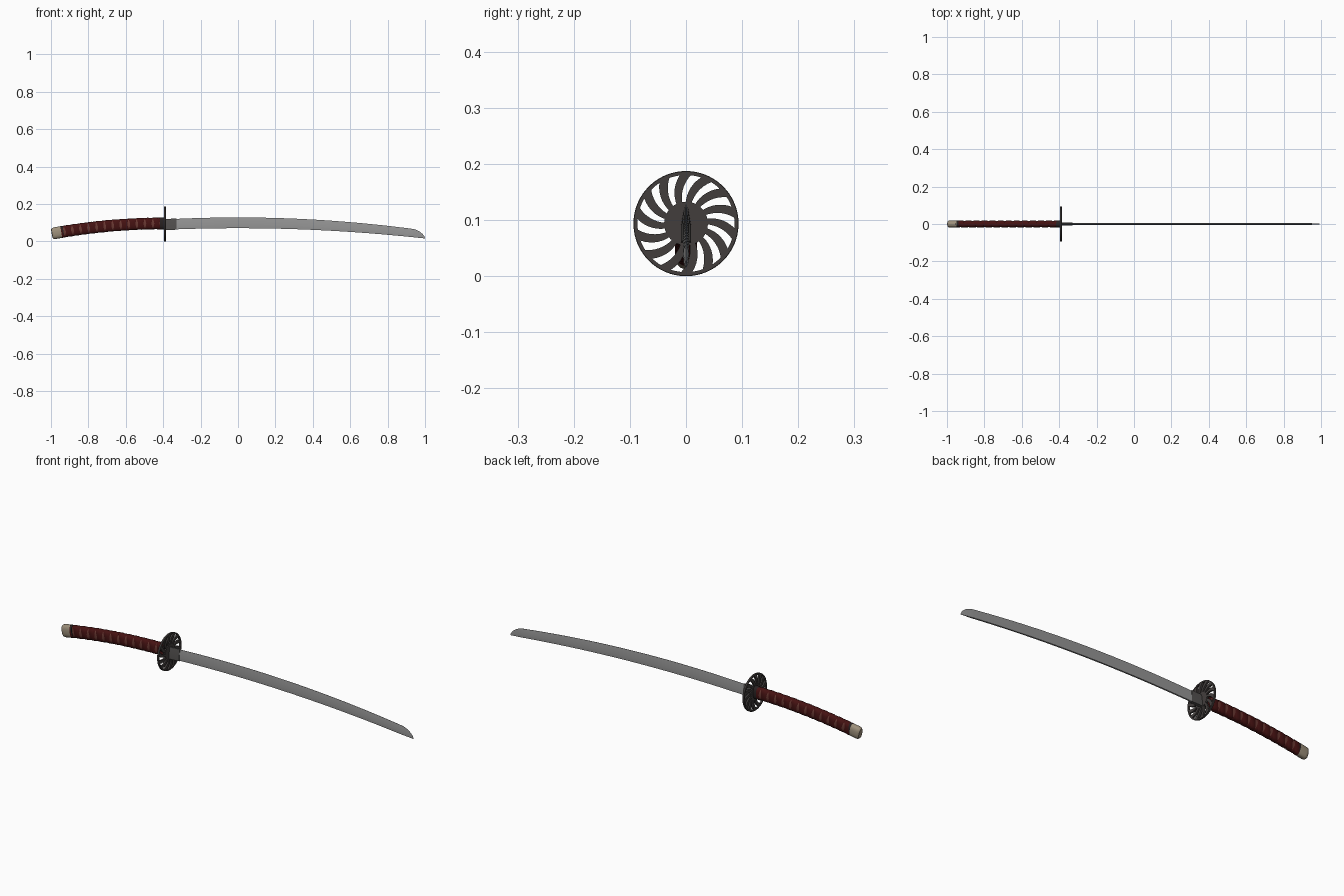
import bpy, bmesh, math

if "Cube" in bpy.data.objects:
    bpy.data.objects.remove(bpy.data.objects["Cube"])

def mat(name, c):
    m = bpy.data.materials.new(name)
    m.diffuse_color = (*c, 1)
    m.use_nodes = True
    m.node_tree.nodes["Principled BSDF"].inputs["Base Color"].default_value = m.diffuse_color
    return m

STEEL = mat("blade steel", (0.30, 0.30, 0.30))
IRON = mat("dark iron", (0.055, 0.048, 0.046))
COLLAR = mat("collar grey", (0.085, 0.08, 0.078))
WRAP = mat("dark red wrap", (0.06, 0.006, 0.006))
CORE = mat("red brown core", (0.14, 0.04, 0.032))
BLACK = mat("black fitting", (0.02, 0.015, 0.015))
BONE = mat("bone cap", (0.34, 0.28, 0.20))

def finish(name, bm, m, smooth=True):
    bmesh.ops.recalc_face_normals(bm, faces=bm.faces)
    me = bpy.data.meshes.new(name)
    bm.to_mesh(me)
    bm.free()
    me.materials.append(m)
    ob = bpy.data.objects.new(name, me)
    bpy.context.collection.objects.link(ob)
    bpy.ops.object.select_all(action='DESELECT')
    ob.select_set(True)
    bpy.context.view_layer.objects.active = ob
    if smooth:
        bpy.ops.object.shade_smooth_by_angle(angle=math.radians(30))
    return ob

def loft(bm, rings, closed=True):
    # skin a list of rings; closed rings get end caps
    vs = [[bm.verts.new(p) for p in r] for r in rings]
    n = len(vs[0])
    for a, b in zip(vs, vs[1:]):
        for i in range(n if closed else n - 1):
            j = (i + 1) % n
            bm.faces.new((a[i], a[j], b[j], b[i]))
    if closed:
        bm.faces.new(vs[0])
        bm.faces.new(vs[-1])

# --- blade: convex top is the cutting edge, flat spine below
def bottom(x):
    return 0.0705 - 0.055 * x * x

def top(x):
    z = 0.128 - 0.07 * x * x
    if x > 0.93:
        k = max(0.0, 1 - ((x - 0.93) / 0.07) ** 2) ** 0.6
        z = bottom(x) + (z - bottom(x)) * k
    return z

def blade_ring(x):
    b, t = bottom(x), top(x)
    w = 1 if x < 0.93 else max(0.1, 1 - (x - 0.93) / 0.08)
    m = b + (t - b) * 0.35
    return [(x, -0.004 * w, b), (x, 0.004 * w, b), (x, 0.0055 * w, m),
            (x, 0.0006 * w, t), (x, -0.0006 * w, t), (x, -0.0055 * w, m)]

xs = [-0.39 + 1.32 * i / 28 for i in range(29)] + [0.93 + 0.0699 * math.sin(i * math.pi / 20) for i in range(1, 11)]
bm = bmesh.new()
loft(bm, [blade_ring(x) for x in xs])
finish("blade", bm, STEEL)

# --- blade collar
bm = bmesh.new()
rings = []
for x, w in ((-0.392, 0.009), (-0.36, 0.008), (-0.33, 0.0068)):
    b, t = bottom(x) - 0.002, top(x) + 0.002
    rings.append([(x, -w, b), (x, w, b), (x, w, b + 0.03), (x, w * 0.45, t),
                  (x, -w * 0.45, t), (x, -w, b + 0.03)])
loft(bm, rings)
finish("blade_collar", bm, COLLAR)

# --- guard: hub, rim and swept spokes
GX, GZ, R = -0.391, 0.0937, 0.0937
X0, X1 = GX - 0.005, GX + 0.005

def polar(x, r, a):
    return (x, r * math.cos(a), GZ + r * math.sin(a))

bm = bmesh.new()
loft(bm, [[polar(x, 0.039, i * math.tau / 40) for i in range(40)] for x in (X0, X1)])
finish("guard_hub", bm, IRON)

bm = bmesh.new()
N = 84
prof = [(X0, 0.0865), (X0, R - 0.001), (X0 + 0.001, R), (X1 - 0.001, R), (X1, R - 0.001), (X1, 0.0865)]
vs = [[bm.verts.new(polar(x, r, i * math.tau / N)) for x, r in prof] for i in range(N)]
for i in range(N):
    a, b = vs[i], vs[(i + 1) % N]
    for k in range(6):
        l = (k + 1) % 6
        bm.faces.new((a[k], a[l], b[l], b[k]))
finish("guard_rim", bm, IRON)

bm = bmesh.new()
SPOKES = 14
for s in range(SPOKES):
    rings = []
    for k in range(8):
        u = k / 7
        r = 0.036 + 0.052 * u
        a = s * math.tau / SPOKES + 0.1 - 0.32 * u ** 1.5
        h = 0.135 - 0.02 * u
        rings.append([polar(X0 + 0.0005, r, a - h), polar(X1 - 0.0005, r, a - h),
                      polar(X1 - 0.0005, r, a + h), polar(X0 + 0.0005, r, a + h)])
    loft(bm, rings)
finish("guard_spokes", bm, IRON)

# --- handle: rounded oval section swept along a drooping curve
def hp(t, a, w, h):
    # t = distance back from x = -0.4, a = angle round the section
    sl = 0.31 * t
    n = math.hypot(1, sl)
    c, s = math.cos(a), math.sin(a)
    y = w * math.copysign(abs(c) ** 0.8, c)
    v = h * math.copysign(abs(s) ** 0.8, s)
    return (-0.4 - t - sl / n * v, y, 0.096 - 0.155 * t * t + v / n)

def tube(name, stations, m):
    bm = bmesh.new()
    loft(bm, [[hp(t, i * math.tau / 32, w, h) for i in range(32)] for t, w, h in stations])
    return finish(name, bm, m)

T0, T1 = 0.012, 0.545
tube("handle_core", [(0.55 * i / 24, 0.0165, 0.0285) for i in range(25)], CORE)
tube("front_ferrule", [(-0.005, 0.020, 0.033), (0.010, 0.020, 0.033), (0.016, 0.0185, 0.031)], BLACK)
tube("rear_band", [(0.533, 0.019, 0.0315), (0.548, 0.019, 0.0315)], BLACK)
tube("end_cap", [(0.545, 0.0195, 0.0315), (0.58, 0.0195, 0.0315), (0.589, 0.018, 0.0295),
                 (0.594, 0.014, 0.025), (0.596, 0.007, 0.015)], BONE)

# --- crossing wrap ribbons that leave a row of small diamonds on each side
PITCH, WIDTH = 0.043, 0.028
for name, sign, lift in (("wrap_ribbon_a", 1, 0.0), ("wrap_ribbon_b", -1, 0.0009)):
    bm = bmesh.new()
    turns = (T1 - T0) / PITCH + 1
    steps = int(turns * 28)
    rings = []
    for i in range(steps + 1):
        mid = T0 - PITCH / 2 + PITCH * turns * i / steps
        a = sign * math.tau * (mid - T0) / PITCH
        row = []
        for k, up in ((-1, 0.0008), (-0.7, 0.0022), (0.7, 0.0022), (1, 0.0008)):
            t = min(max(mid + k * WIDTH / 2, T0 + k * 1e-4), T1 + k * 1e-4)
            row.append(hp(t, a, 0.0165 + up + lift, 0.0285 + up + lift))
        rings.append(row)
    loft(bm, rings, closed=False)
    ob = finish(name, bm, WRAP)
    # make every ribbon face point away from the handle axis
    me = ob.data
    out = sum(p.normal.y * p.center.y * p.area for p in me.polygons)
    if out < 0:
        me.flip_normals()
